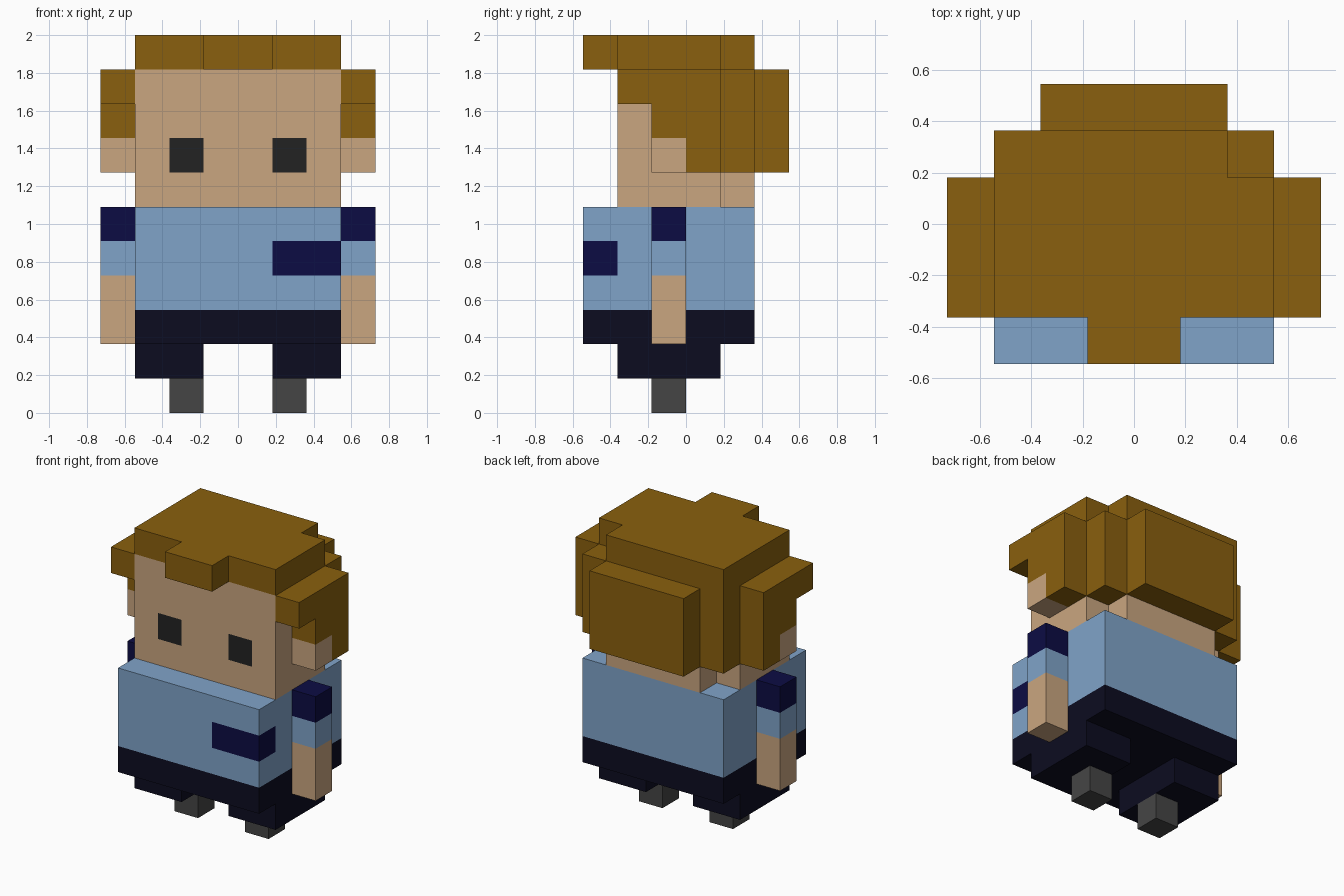
import bpy, bmesh
from mathutils import Vector

if "Cube" in bpy.data.objects:
    bpy.data.objects.remove(bpy.data.objects["Cube"])

U = 2 / 11  # size of one voxel; the figure is 11 voxels tall


def srgb(r, g, b):
    lin = [c / 255 / 12.92 if c <= 10 else ((c / 255 + 0.055) / 1.055) ** 2.4 for c in (r, g, b)]
    return (*lin, 1.0)


COLOURS = {
    "hair_brown": (138, 96, 14), "skin": (202, 166, 128), "shirt_blue": (128, 164, 201),
    "navy": (12, 12, 68), "trouser_black": (12, 12, 32), "shoe_grey": (69, 69, 69),
    "eye_black": (34, 34, 34),
}
mats = {}
for name, rgb in COLOURS.items():
    mats[name] = bpy.data.materials.new(name)
    mats[name].diffuse_color = srgb(*rgb)

cells = {}   # voxel -> part name
parts = {}   # part name -> colour rule


def part(name, colour, *boxes):
    """Fill voxel boxes (x0, x1, y0, y1, z0, z1); colour is a name or rule(centre, normal)."""
    parts[name] = colour if callable(colour) else (lambda c, n: colour)
    for x0, x1, y0, y1, z0, z1 in boxes:
        for x in range(x0, x1):
            for y in range(y0, y1):
                for z in range(z0, z1):
                    cells[x, y, z] = name


def mirror(box):
    return (-box[1], -box[0], *box[2:])


# Colour rules, in voxel units
def shirt_rule(c, n):  # pocket band wrapping round the front corner
    return "navy" if c.x > 1 and c.y < -2 and 4 < c.z < 5 and n.z == 0 else "shirt_blue"


def head_rule(c, n):  # eyes on the face
    return "eye_black" if n.y < 0 and c.y < -1.9 and 1 < abs(c.x) < 2 and 7 < c.z < 8 else "skin"


def arm_rule(c, n):  # bare forearm, sleeve, shoulder band
    cz = c.z - n.z * 0.5
    return "skin" if cz < 4 else "shirt_blue" if cz < 5 else "navy"


# Body and head
part("trousers", "trouser_black", (-3, 3, -3, 2, 2, 3))
part("shirt", shirt_rule, (-3, 3, -3, 2, 3, 6))
part("head", head_rule, (-3, 3, -2, 1, 6, 10), (-2, 2, 1, 2, 6, 10))

# Hair: cap, fringe tuft, back slab and back corners
part("hair_top", "hair_brown", (-3, 3, -2, 1, 10, 11), (-3, 2, 1, 2, 10, 11), (-1, 1, -3, -2, 10, 11))
part("hair_back", "hair_brown", (-2, 2, 2, 3, 7, 10), (-3, -2, 1, 2, 7, 10), (2, 3, 1, 2, 7, 10))

# Mirrored parts
side_hair = [(3, 4, -2, 1, 9, 10), (3, 4, -1, 1, 8, 9), (3, 4, 0, 1, 7, 8)]
pairs = {
    "foot": ("shoe_grey", [(1, 2, -1, 0, 0, 1)]),
    "leg": ("trouser_black", [(1, 3, -2, 1, 1, 2)]),
    "arm": (arm_rule, [(3, 4, -1, 0, 2, 6)]),
    "ear": ("skin", [(3, 4, -1, 0, 7, 8)]),
    "side_hair": ("hair_brown", side_hair),
}
for name, (colour, boxes) in pairs.items():
    part("right_" + name, colour, *boxes)
    part("left_" + name, colour, *[mirror(b) for b in boxes])

# Mesh each part, leaving out faces hidden between touching voxels
DIRS = [Vector(d) for d in ((1, 0, 0), (-1, 0, 0), (0, 1, 0), (0, -1, 0), (0, 0, 1), (0, 0, -1))]
for name, rule in parts.items():
    bm = bmesh.new()
    slots = []
    for cell in [c for c, p in cells.items() if p == name]:
        centre = Vector(cell) + Vector((0.5, 0.5, 0.5))
        for n in DIRS:
            if tuple(int(a + b) for a, b in zip(cell, n)) in cells:
                continue
            mid = centre + n * 0.5
            s = Vector((n.y, n.z, n.x)) * 0.5
            t = n.cross(s)
            f = bm.faces.new([bm.verts.new((mid + o) * U) for o in (-s - t, s - t, s + t, t - s)])
            key = rule(mid, n)
            if key not in slots:
                slots.append(key)
            f.material_index = slots.index(key)
    bmesh.ops.remove_doubles(bm, verts=bm.verts, dist=0.001)
    mesh = bpy.data.meshes.new(name)
    bm.to_mesh(mesh)
    bm.free()
    for key in slots:
        mesh.materials.append(mats[key])
    bpy.context.collection.objects.link(bpy.data.objects.new(name, mesh))

for m in bpy.data.materials:
    if m.users and not m.is_grease_pencil:
        m.use_nodes = True
        m.node_tree.nodes["Principled BSDF"].inputs["Base Color"].default_value = m.diffuse_color
